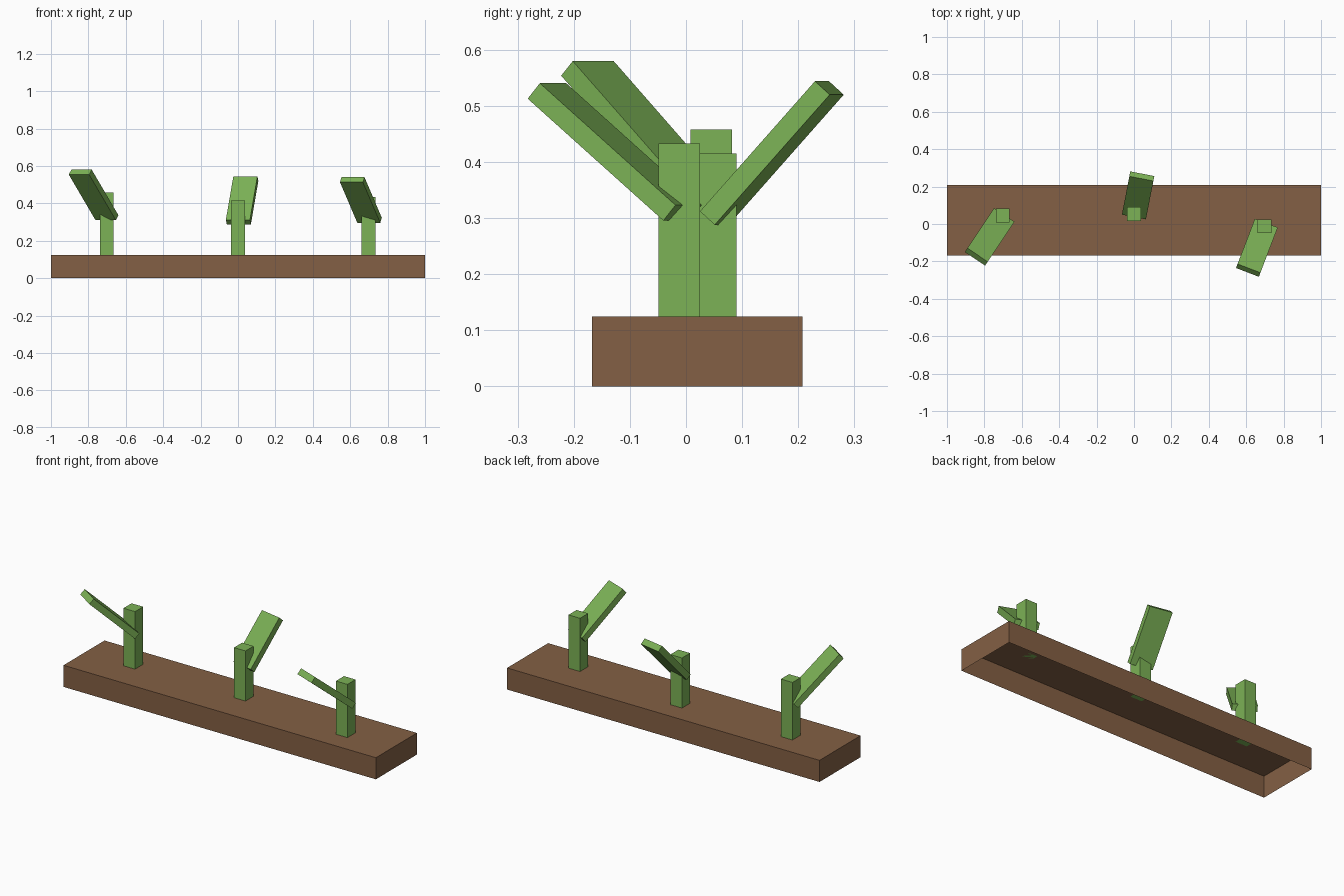
import bpy, bmesh
from math import radians

if "Cube" in bpy.data.objects:
    bpy.data.objects.remove(bpy.data.objects["Cube"], do_unlink=True)


def material(name, color):
    mat = bpy.data.materials.new(name)
    mat.use_nodes = True
    mat.diffuse_color = color
    mat.node_tree.nodes["Principled BSDF"].inputs["Base Color"].default_value = color
    return mat


def box(name, size, center, mat, pitch=0, turn=0, open_bottom=False):
    bm = bmesh.new()
    bmesh.ops.create_cube(bm, size=1)
    bmesh.ops.scale(bm, vec=size, verts=bm.verts)
    if open_bottom:
        bottom = [f for f in bm.faces if f.normal.z < -0.9]
        bmesh.ops.delete(bm, geom=bottom, context='FACES_ONLY')
    mesh = bpy.data.meshes.new(name)
    bm.to_mesh(mesh)
    bm.free()
    mesh.materials.append(mat)
    obj = bpy.data.objects.new(name, mesh)
    obj.location = center
    obj.rotation_euler = (radians(pitch), 0, radians(turn))
    bpy.context.collection.objects.link(obj)
    return obj


green = material("leaf green", (0.2, 0.445, 0.092, 1))
brown = material("soil brown", (0.23, 0.117, 0.058, 1))

# Soil bed, a hollow shell open underneath
BED_TOP = 0.125
box("soil_bed", (2, 0.375, BED_TOP), (0, 0.02, BED_TOP / 2), brown, open_bottom=True)

# Sprouts: stem position and top, then leaf length, centre, pitch and turn
sprouts = [
    ("right", (-0.702, 0.045), 0.458, 0.354, (-0.772, -0.069, 0.445), 43.5, 146.2),
    ("middle", (0, 0.053), 0.415, 0.312, (0.022, 0.153, 0.416), 48, -11),
    ("left", (0.698, -0.012), 0.433, 0.338, (0.657, -0.127, 0.418), 40, 159),
]
for side, (x, y), top, length, center, pitch, turn in sprouts:
    height = top - BED_TOP
    box(side + "_stem", (0.074, 0.074, height), (x, y, BED_TOP + height / 2), green)
    box(side + "_leaf", (0.131, length, 0.036), center, green, pitch, turn)
